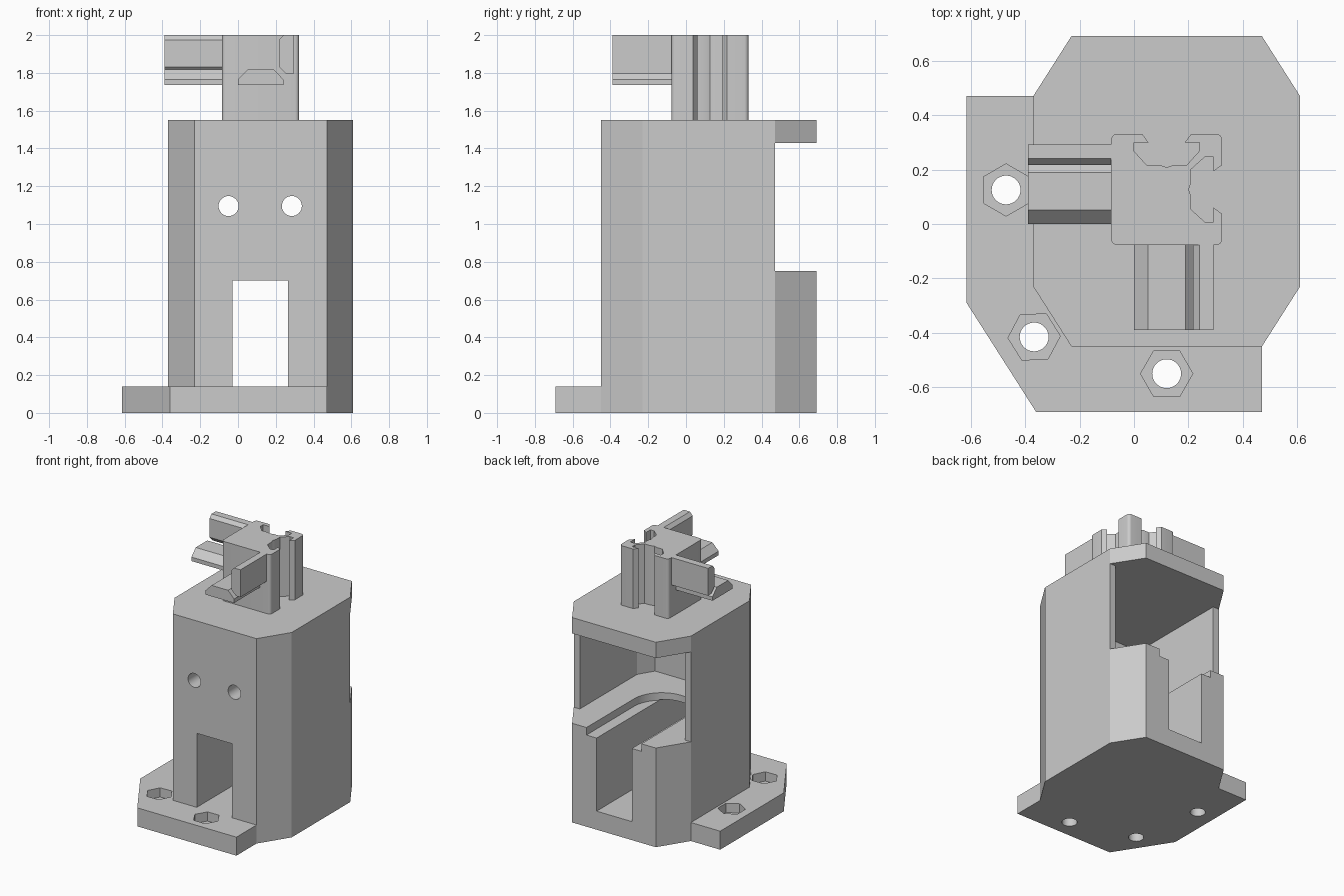
import bpy, bmesh
from math import cos, sin, pi, radians

if "Cube" in bpy.data.objects:
    bpy.data.objects.remove(bpy.data.objects["Cube"], do_unlink=True)

grey = bpy.data.materials.new("light_grey")
grey.use_nodes = True
colour = (0.6, 0.6, 0.6, 1)
grey.diffuse_color = colour
grey.node_tree.nodes["Principled BSDF"].inputs["Base Color"].default_value = colour


def prism(name, outline, lo, hi, axis="z"):
    """Extrude a flat outline from lo to hi along an axis."""
    place = {"z": lambda u, v, w: (u, v, w),
             "y": lambda u, v, w: (u, w, v),
             "x": lambda u, v, w: (w, u, v)}[axis]
    bm = bmesh.new()
    ends = [[bm.verts.new(place(u, v, w)) for u, v in outline] for w in (lo, hi)]
    n = len(outline)
    for ring in ends:
        bm.faces.new(ring)
    for i in range(n):
        j = (i + 1) % n
        bm.faces.new((ends[0][i], ends[0][j], ends[1][j], ends[1][i]))
    bmesh.ops.recalc_face_normals(bm, faces=bm.faces)
    mesh = bpy.data.meshes.new(name)
    bm.to_mesh(mesh)
    bm.free()
    mesh.materials.append(grey)
    ob = bpy.data.objects.new(name, mesh)
    bpy.context.collection.objects.link(ob)
    return ob


def ring(cx, cy, r, sides=32, turn=0, sweep=360):
    count = sides if sweep == 360 else sides + 1
    angles = [radians(turn + sweep * i / sides) for i in range(count)]
    return [(cx + r * cos(a), cy + r * sin(a)) for a in angles]


def rect(x0, x1, y0, y1):
    return [(x0, y0), (x1, y0), (x1, y1), (x0, y1)]


def combine(target, other, operation="DIFFERENCE"):
    """Apply a boolean and remove the helper."""
    other.hide_render = True
    mod = target.modifiers.new("boolean", "BOOLEAN")
    mod.operation, mod.solver, mod.object = operation, "EXACT", other
    bpy.ops.object.select_all(action="DESELECT")
    target.select_set(True)
    bpy.context.view_layer.objects.active = target
    bpy.ops.object.modifier_apply(modifier=mod.name)
    bpy.data.objects.remove(other, do_unlink=True)


MID = 0.12  # body centre in x and y

# Eight-sided housing
corners = [(0.35, 0.57), (0.49, 0.35), (0.49, -0.35), (0.35, -0.57)]
corners += [(-x, y) for x, y in reversed(corners)]
housing = prism("housing", [(MID + x, MID + y) for x, y in corners], 0, 1.55)

# Upper chamber, open at the back between floor and lid
half = [(0.37, -0.45), (0.44, -0.335), (0.44, 0.35), (0.8, 0.35), (0.8, 0.8)]
half += [(-x, y) for x, y in reversed(half)]
combine(housing, prism("chamber", [(MID + x, MID + y) for x, y in half], 0.75, 1.43))

# Round-ended recess in the chamber floor, and the tunnel beneath it
recess = ring(MID, MID, 0.23, 32, 180, 180) + [(MID + 0.23, 0.8), (MID - 0.23, 0.8)]
combine(housing, prism("recess", recess, 0.693, 0.85))
combine(housing, prism("tunnel", rect(-0.03, 0.265, -0.6, 0.8), 0.14, 0.70))

# Two screw holes through the front wall
for x in (-0.05, 0.285):
    combine(housing, prism("screw_hole", ring(x, 1.095, 0.053), -0.6, -0.2, "y"))

# Mounting flange on the front and right, with bolt holes and nut pockets
flange = prism("flange", [(-0.615, -0.29), (-0.36, -0.69), (0.47, -0.69),
                          (0.47, -0.45), (-0.37, 0.47), (-0.615, 0.47)], 0, 0.14)
combine(housing, flange, "UNION")
for x, y, turn in ((-0.47, 0.125, 30), (-0.367, -0.415, 2), (MID, -0.55, 0)):
    combine(housing, prism("nut_pocket", ring(x, y, 0.096, 6, turn), 0.07, 0.2))
    combine(housing, prism("bolt_hole", ring(x, y, 0.053), -0.1, 0.3))

# Upright post with a T-slot in its back and left faces
CX, CY, R = 0.12, 0.127, 0.204
slot = [(-0.09, R), (-0.067, 0.173), (-0.12, 0.173), (-0.12, 0.141),
        (-0.074, 0.09), (-0.026, 0.09), (0, 0.081)]
slot += [(-a, d) for a, d in reversed(slot[:-1])]


def corner(sx, sy, start):
    return ring(sx * (R - 0.022), sy * (R - 0.022), 0.022, 5, start, -90)


post = (corner(-1, 1, 180) + slot + corner(1, 1, 90)
        + [(d, a) for a, d in reversed(slot)]
        + corner(1, -1, 0) + corner(-1, -1, -90))
post = prism("slotted_post", [(CX + x, CY + y) for x, y in post], 1.55, 2)

# Pairs of key bars reaching to the front and to the right
lower = [(0, 1.735), (0.24, 1.735), (0.24, 1.765), (0.19, 1.818),
         (0.052, 1.818), (0, 1.765)]
upper = [(0.293, 2), (0.24, 2), (0.217, 1.974), (0.217, 1.832),
         (0.256, 1.793), (0.293, 1.793)]
for side, axis in (("front", "y"), ("right", "x")):
    prism(side + "_lower_key", lower, -0.39, -0.07, axis)
    prism(side + "_upper_key", upper, -0.39, -0.07, axis)

# Smooth the round holes and rounded edges only
for ob in (housing, post):
    bpy.ops.object.select_all(action="DESELECT")
    ob.select_set(True)
    bpy.context.view_layer.objects.active = ob
    bpy.ops.object.shade_smooth_by_angle(angle=radians(25))
